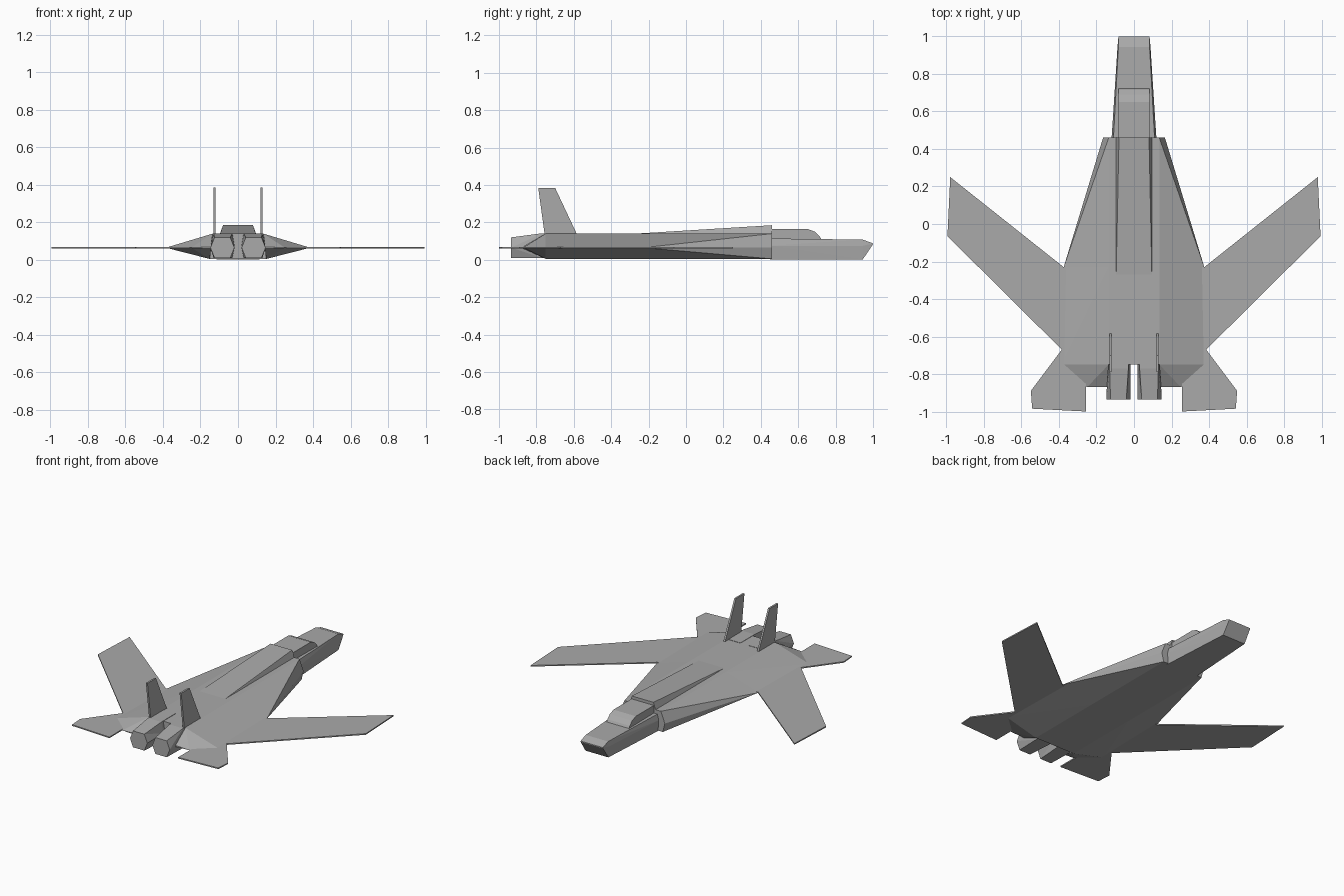
import bpy
import bmesh

cube = bpy.data.objects.get("Cube")
if cube:
    bpy.data.objects.remove(cube, do_unlink=True)

grey = bpy.data.materials.new("airframe grey")
grey.use_nodes = True
colour = (0.4, 0.4, 0.4, 1)
grey.diffuse_color = colour
grey.node_tree.nodes["Principled BSDF"].inputs["Base Color"].default_value = colour


def finish(name, bm, mirror=False):
    """Turn a bmesh into a flat shaded object, optionally mirrored across x."""
    bmesh.ops.recalc_face_normals(bm, faces=bm.faces)
    mesh = bpy.data.meshes.new(name)
    bm.to_mesh(mesh)
    bm.free()
    mesh.materials.append(grey)
    obj = bpy.data.objects.new(name, mesh)
    bpy.context.collection.objects.link(obj)
    if mirror:
        obj.modifiers.new("Mirror", "MIRROR").use_mirror_merge = False
    return obj


def loft(name, rings, mirror=False):
    """Skin matching cross-sections and close both ends."""
    bm = bmesh.new()
    rows = [[bm.verts.new(p) for p in ring] for ring in rings]
    for a, b in zip(rows, rows[1:]):
        for i in range(len(a)):
            j = (i + 1) % len(a)
            # The diagonal starts from the outer rear corner
            if abs(b[i].co.x) > abs(b[j].co.x):
                tris = (a[i], a[j], b[i]), (a[j], b[j], b[i])
            else:
                tris = (a[i], a[j], b[j]), (a[i], b[j], b[i])
            for tri in tris:
                bm.faces.new(tri)
    bm.faces.new(rows[0])
    bm.faces.new(rows[-1])
    bmesh.ops.dissolve_limit(bm, angle_limit=0.002, verts=bm.verts, edges=bm.edges)
    return finish(name, bm, mirror)


def plate(name, points, offset, mirror=False):
    """Extrude a flat outline by an offset vector."""
    bm = bmesh.new()
    face = bm.faces.new([bm.verts.new(p) for p in points])
    new = bmesh.ops.extrude_face_region(bm, geom=[face])["geom"]
    bmesh.ops.translate(bm, vec=offset, verts=[v for v in new if isinstance(v, bmesh.types.BMVert)])
    return finish(name, bm, mirror)


def hexagon(y, top, mid, bottom, z_top, z_mid, z_bottom, cx=0):
    """Six sided cross-section given by its half widths."""
    return [(cx - top, y, z_top), (cx + top, y, z_top), (cx + mid, y, z_mid),
            (cx + bottom, y, z_bottom), (cx - bottom, y, z_bottom), (cx - mid, y, z_mid)]


def box_section(y, top, bottom, z_top, z_bottom):
    return [(-top, y, z_top), (top, y, z_top), (bottom, y, z_bottom), (-bottom, y, z_bottom)]


# Main hull, widening to the wing roots
loft("fuselage", [hexagon(0.46, 0.135, 0.165, 0.15, 0.14, 0.065, 0.005),
                  hexagon(-0.23, 0.135, 0.375, 0.15, 0.14, 0.065, 0.005),
                  hexagon(-0.75, 0.135, 0.385, 0.15, 0.14, 0.065, 0.005)])

# Tapered rear of the hull beside the engines
loft("tail_wedge", [[(0.135, -0.75, 0.14), (0.385, -0.75, 0.065), (0.15, -0.75, 0.005)],
                    [(0.145, -0.87, 0.07), (0.25, -0.87, 0.065), (0.145, -0.87, 0.06)]], True)

# Raised spine behind the cockpit
loft("spine", [box_section(0.46, 0.08, 0.1, 0.185, 0.13),
               box_section(-0.27, 0.095, 0.1, 0.14, 0.13)])

# Nose, with a chiselled tip
loft("nose", [hexagon(1.0, 0.083, 0.083, 0.083, 0.088, 0.085, 0.083),
              hexagon(0.945, 0.083, 0.088, 0.085, 0.108, 0.075, 0.002),
              hexagon(0.45, 0.11, 0.12, 0.115, 0.114, 0.075, 0.002)])

# Faceted canopy
canopy = [(0.45, 0.1), (0.45, 0.165), (0.65, 0.165), (0.69, 0.15), (0.715, 0.125), (0.73, 0.1)]
plate("canopy", [(-0.083, y, z) for y, z in canopy], (0.166, 0, 0))

# Engine nacelles ending in six sided nozzles
loft("engine", [hexagon(-0.62, 0.05, 0.062, 0.05, 0.142, 0.07, 0.01, 0.08),
                hexagon(-0.77, 0.05, 0.062, 0.05, 0.142, 0.07, 0.01, 0.08),
                hexagon(-0.935, 0.042, 0.064, 0.042, 0.12, 0.065, 0.01, 0.083)], True)

# Forward swept wings and rear stabilisers
wing = [(0.2, -0.23), (0.375, -0.23), (0.98, 0.25), (0.995, -0.065), (0.385, -0.67), (0.2, -0.67)]
plate("wing", [(x, y, 0.061) for x, y in wing], (0, 0, 0.008), True)
stabiliser = [(0.255, -0.67), (0.385, -0.67), (0.55, -0.89), (0.543, -0.985), (0.255, -1.0)]
plate("stabiliser", [(x, y, 0.061) for x, y in stabiliser], (0, 0, 0.008), True)

# Twin upright fins
fin = [(-0.58, 0.13), (-0.70, 0.385), (-0.79, 0.385), (-0.755, 0.13)]
plate("tail_fin", [(0.119, y, z) for y, z in fin], (0.012, 0, 0), True)
